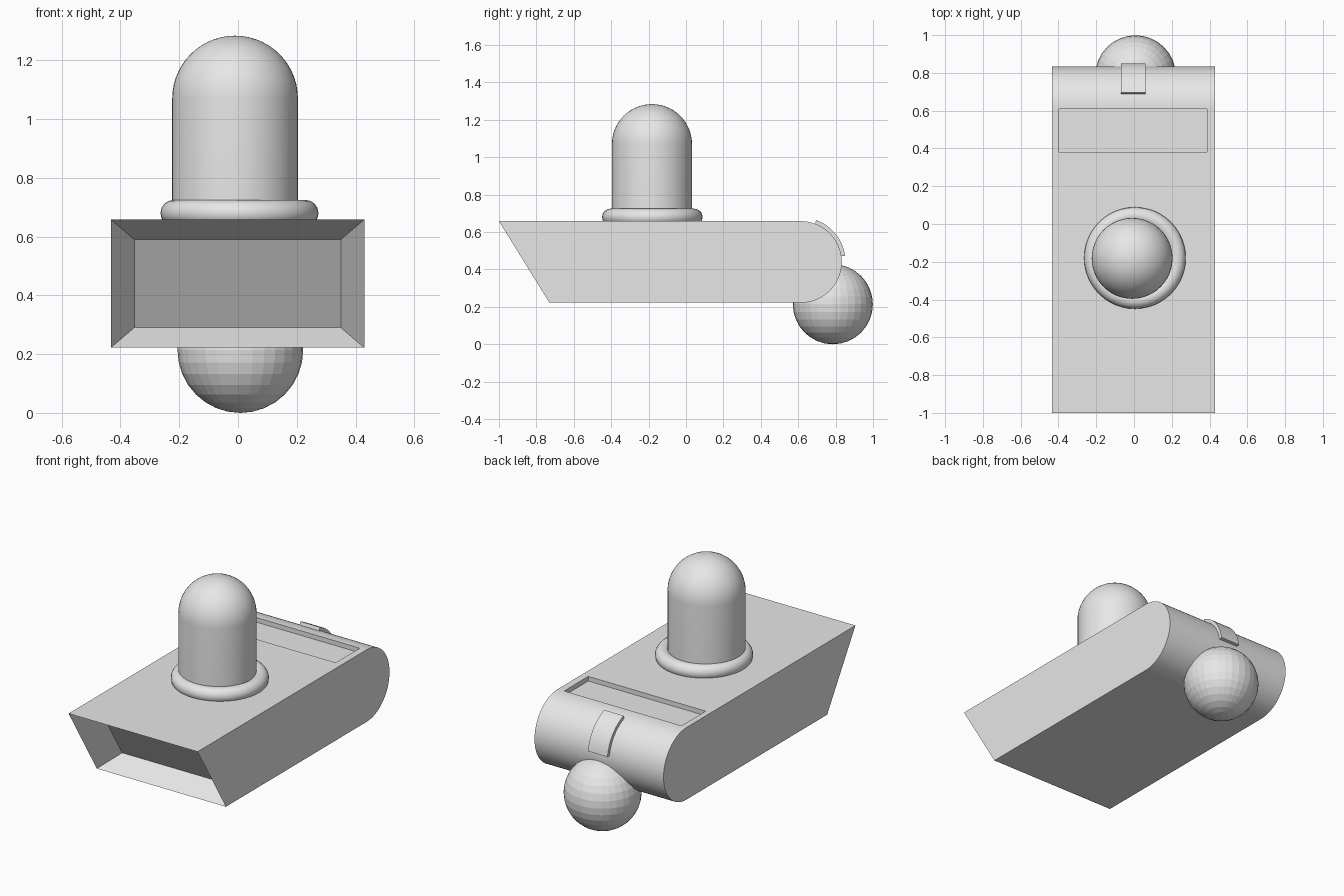
import bpy, bmesh, math
from mathutils import Vector

if "Cube" in bpy.data.objects:
    bpy.data.objects.remove(bpy.data.objects["Cube"])

grey = bpy.data.materials.new("light grey")
grey.diffuse_color = (0.8, 0.8, 0.8, 1)
grey.use_nodes = True
grey.node_tree.nodes["Principled BSDF"].inputs["Base Color"].default_value = grey.diffuse_color


def finish(ob, name, smooth=True):
    ob.name = name
    ob.data.materials.clear()
    ob.data.materials.append(grey)
    bpy.ops.object.select_all(action='DESELECT')
    ob.select_set(True)
    bpy.context.view_layer.objects.active = ob
    if smooth:
        bpy.ops.object.shade_smooth_by_angle(angle=math.radians(30))
    return ob


def arc(cy, cz, r, a0, a1, n):
    return [(cy + r * math.cos(math.radians(a0 + (a1 - a0) * i / n)),
             cz + r * math.sin(math.radians(a0 + (a1 - a0) * i / n))) for i in range(n + 1)]


def extrude_profile(profile, x0, x1):
    """Extrude a closed (y, z) profile from x0 to x1."""
    bm = bmesh.new()
    face = bm.faces.new([bm.verts.new((x0, y, z)) for y, z in profile])
    out = bmesh.ops.extrude_face_region(bm, geom=[face])
    moved = [g for g in out["geom"] if isinstance(g, bmesh.types.BMVert)]
    bmesh.ops.translate(bm, verts=moved, vec=(x1 - x0, 0, 0))
    bmesh.ops.recalc_face_normals(bm, faces=bm.faces[:])
    return bm


def to_object(bm, name):
    mesh = bpy.data.meshes.new(name)
    bm.to_mesh(mesh)
    bm.free()
    ob = bpy.data.objects.new(name, mesh)
    bpy.context.collection.objects.link(ob)
    return ob


# Body: slanted front, half-round back
bm = extrude_profile([(-0.73, 0.222)] + arc(0.615, 0.44, 0.218, -90, 90, 32) + [(-1, 0.658)],
                     -0.433, 0.43)
# Funnel-shaped recess in the slanted front
bm.normal_update()
front = min(bm.faces, key=lambda f: f.normal.y)
bmesh.ops.inset_individual(bm, faces=[front], thickness=0.08, use_even_offset=True)
bmesh.ops.translate(bm, verts=front.verts[:], vec=(0, 0.17, 0))
body = to_object(bm, "body")

# Shallow rectangular hatch cut into the top
bpy.ops.mesh.primitive_cube_add(size=1, location=(-0.005, 0.495, 0.73))
cutter = bpy.context.object
cutter.name = "hatch_cutter"
cutter.hide_render = True
cutter.scale = (0.785, 0.23, 0.2)
cut = body.modifiers.new("hatch", 'BOOLEAN')
cut.operation, cut.solver, cut.object = 'DIFFERENCE', 'EXACT', cutter
bpy.context.view_layer.update()
bpy.context.view_layer.objects.active = body
bpy.ops.object.modifier_apply(modifier=cut.name)
bpy.data.objects.remove(cutter)
finish(body, "body")

# Curved latch tab on the rounded back
tab = extrude_profile(arc(0.615, 0.44, 0.238, 8, 70, 12) + arc(0.615, 0.44, 0.205, 70, 8, 12),
                      -0.07, 0.06)
finish(to_object(tab, "latch_tab"), "latch_tab")

# Ball under the back
bpy.ops.mesh.primitive_uv_sphere_add(segments=32, ring_count=16, radius=0.214,
                                     location=(0.008, 0.785, 0.214))
finish(bpy.context.object, "rear_ball", smooth=False)

# Domed post: half profile spun about its axis
R = 0.214
bm = bmesh.new()
pts = [(0, 0.6), (R, 0.6)] + arc(0, 1.07, R, 0, 90, 14)
verts = [bm.verts.new((r, 0, z)) for r, z in pts]
edges = [bm.edges.new(p) for p in zip(verts, verts[1:])]
bmesh.ops.spin(bm, geom=verts + edges, cent=(0, 0, 0), axis=(0, 0, 1),
               angle=2 * math.pi, steps=48)
bmesh.ops.remove_doubles(bm, verts=bm.verts[:], dist=0.0005)
bmesh.ops.recalc_face_normals(bm, faces=bm.faces[:])
bmesh.ops.translate(bm, verts=bm.verts[:], vec=Vector((-0.01, -0.182, 0)))
finish(to_object(bm, "domed_post"), "domed_post")

# Rounded collar around the post
bpy.ops.mesh.primitive_torus_add(major_radius=0.224, minor_radius=0.045, major_segments=48,
                                 minor_segments=16, location=(0.005, -0.18, 0.68))
finish(bpy.context.object, "post_collar")
